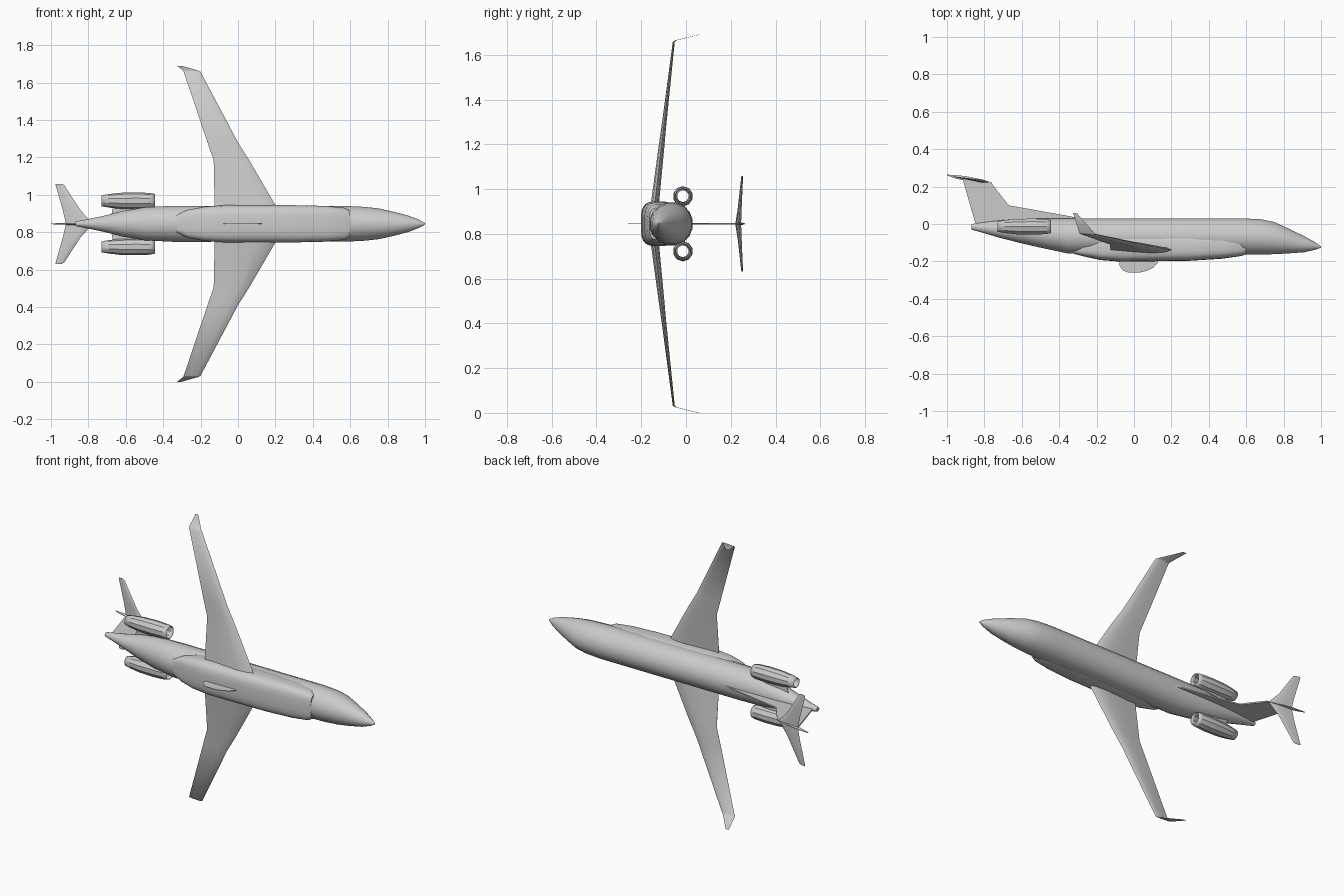
import bpy, bmesh, math

if "Cube" in bpy.data.objects:
    bpy.data.objects.remove(bpy.data.objects["Cube"], do_unlink=True)

MID = 0.845  # height of the aircraft's plane of symmetry

grey = bpy.data.materials.new("light_grey")
grey.use_nodes = True
grey.diffuse_color = (0.6, 0.6, 0.6, 1)
grey.node_tree.nodes["Principled BSDF"].inputs["Base Color"].default_value = (0.6, 0.6, 0.6, 1)


def finish(name, bm, mirror=False, angle=35):
    """Turn a bmesh into an object whose origin lies on the symmetry plane."""
    bmesh.ops.recalc_face_normals(bm, faces=bm.faces)
    mesh = bpy.data.meshes.new(name)
    bm.to_mesh(mesh)
    bm.free()
    mesh.materials.append(grey)
    mesh.shade_smooth()
    mesh.set_sharp_from_angle(angle=math.radians(angle))
    obj = bpy.data.objects.new(name, mesh)
    obj.location = (0, 0, MID)
    bpy.context.collection.objects.link(obj)
    if mirror:
        mod = obj.modifiers.new("mirror", 'MIRROR')
        mod.use_axis = (False, False, True)
        mod.use_mirror_merge = False
    return obj


def loft(name, rings, caps=True, mirror=False, angle=35):
    """Skin a series of closed rings."""
    bm = bmesh.new()
    loops = [[bm.verts.new(p) for p in ring] for ring in rings]
    for a, b in zip(loops, loops[1:]):
        for i in range(len(a)):
            j = (i + 1) % len(a)
            bm.faces.new((a[i], a[j], b[j], b[i]))
    if caps:
        bm.faces.new(loops[0])
        bm.faces.new(loops[-1])
    return finish(name, bm, mirror, angle)


def oval(x, top, bottom, half, zc=0.0, power=2.0, sides=16):
    """Rounded cross-section across the body at station x."""
    yc, ry = (top + bottom) / 2, (top - bottom) / 2
    ring = []
    for i in range(sides):
        a = math.tau * (i + 0.5) / sides
        c, s = math.cos(a), math.sin(a)
        ring.append((x, yc + ry * math.copysign(abs(c) ** (2 / power), c),
                     zc + half * math.copysign(abs(s) ** (2 / power), s)))
    return ring


# chord fraction and thickness fraction, around the section
FOIL = [(0, 0), (0.08, 0.32), (0.3, 0.5), (0.65, 0.3),
        (1, 0.02), (1, -0.02), (0.65, -0.3), (0.3, -0.5), (0.08, -0.32)]


def foil(lead, trail, y_lead, y_trail, z, thick):
    return [(lead + (trail - lead) * f, y_lead + (y_trail - y_lead) * f + thick * t, z)
            for f, t in FOIL]


def plate(name, outline, thick):
    """Flat panel lying in the symmetry plane."""
    return loft(name, [[(x, y, z) for x, y in outline] for z in (-thick / 2, thick / 2)])


# Fuselage: station, top, bottom, half width
loft("fuselage", [oval(*s) for s in [
    (1.0, -0.12, -0.126, 0.004), (0.97, -0.098, -0.138, 0.021),
    (0.91, -0.064, -0.152, 0.045), (0.82, -0.02, -0.159, 0.069),
    (0.75, 0.012, -0.163, 0.084), (0.68, 0.027, -0.165, 0.092),
    (0.58, 0.032, -0.165, 0.097), (-0.35, 0.032, -0.16, 0.098),
    (-0.5, 0.031, -0.128, 0.09), (-0.62, 0.028, -0.1, 0.069),
    (-0.72, 0.02, -0.074, 0.043), (-0.8, 0.01, -0.05, 0.026),
    (-0.87, 0.0, -0.03, 0.012)]])

# Belly fairing under the wing
loft("belly_fairing", [oval(*s, power=3.4, sides=24) for s in [
    (0.6, -0.09, -0.163, 0.07), (0.57, -0.07, -0.172, 0.086),
    (0.47, -0.05, -0.186, 0.096), (0.3, -0.045, -0.197, 0.1),
    (-0.07, -0.045, -0.202, 0.1), (-0.18, -0.06, -0.193, 0.092),
    (-0.27, -0.09, -0.173, 0.075), (-0.33, -0.12, -0.157, 0.045),
    (-0.36, -0.135, -0.15, 0.015)]])

# Wings with upturned tips
loft("wings", [foil(*s) for s in [
    (0.228, -0.125, -0.143, -0.143, 0.05, 0.038),
    (0.2, -0.125, -0.138, -0.137, 0.1, 0.036),
    (0.06, -0.13, -0.111, -0.108, 0.34, 0.026),
    (0.0, -0.163, -0.1, -0.097, 0.435, 0.021),
    (-0.2, -0.29, -0.056, -0.052, 0.812, 0.009),
    (-0.212, -0.293, -0.048, -0.044, 0.819, 0.007),
    (-0.303, -0.326, 0.055, 0.06, 0.845, 0.003)]], mirror=True, angle=50)

# Vertical fin with its long dorsal fillet
plate("tail_fin", [(-0.25, 0.025), (-0.29, 0.032), (-0.67, 0.1), (-0.765, 0.222),
                   (-0.915, 0.235), (-0.85, 0.01), (-0.83, -0.02), (-0.3, -0.02)], 0.008)

# Slim cap along the top of the fin
loft("fin_cap", [oval(x, y + h, y - h, w, sides=8) for x, y, h, w in [
    (-0.76, 0.22, 0.002, 0.002), (-0.81, 0.228, 0.011, 0.006),
    (-0.9, 0.243, 0.014, 0.006), (-0.96, 0.254, 0.009, 0.004),
    (-1.0, 0.262, 0.002, 0.002)]])


# Tailplane, tilted up towards the rear
def tail_y(x):
    return 0.222 - 0.16 * (x + 0.77)


loft("tailplane", [foil(a, b, tail_y(a), tail_y(b), z, t) for a, b, z, t in [
    (-0.775, -0.92, 0.0, 0.014), (-0.84, -0.936, 0.07, 0.01),
    (-0.93, -0.975, 0.208, 0.005), (-0.945, -0.975, 0.214, 0.002)]],
    mirror=True, angle=50)

# Engine nacelles: open tubes on each side of the tail
nacelles = loft("engine_nacelles", [
    oval(x, -0.014 + r, -0.014 - r, r, zc=0.123, sides=10) for x, r in [
        (-0.445, 0.037), (-0.47, 0.042), (-0.54, 0.045),
        (-0.63, 0.043), (-0.69, 0.036), (-0.73, 0.029)]], caps=False, mirror=True)
shell = nacelles.modifiers.new("shell", 'SOLIDIFY')
shell.thickness = 0.003
shell.offset = -1

# Short pylons holding the engines
loft("engine_pylons", [foil(a, b, -0.012, -0.012, z, 0.014) for a, b, z in [
    (-0.48, -0.68, 0.03), (-0.5, -0.67, 0.083)]], mirror=True, angle=50)

# Thin rounded blade under the belly
plate("belly_blade", [(0.13, -0.19), (0.128, -0.206), (0.105, -0.232), (0.07, -0.25), (0.03, -0.26),
                      (-0.03, -0.26), (-0.06, -0.247), (-0.076, -0.225), (-0.08, -0.19)], 0.003)
